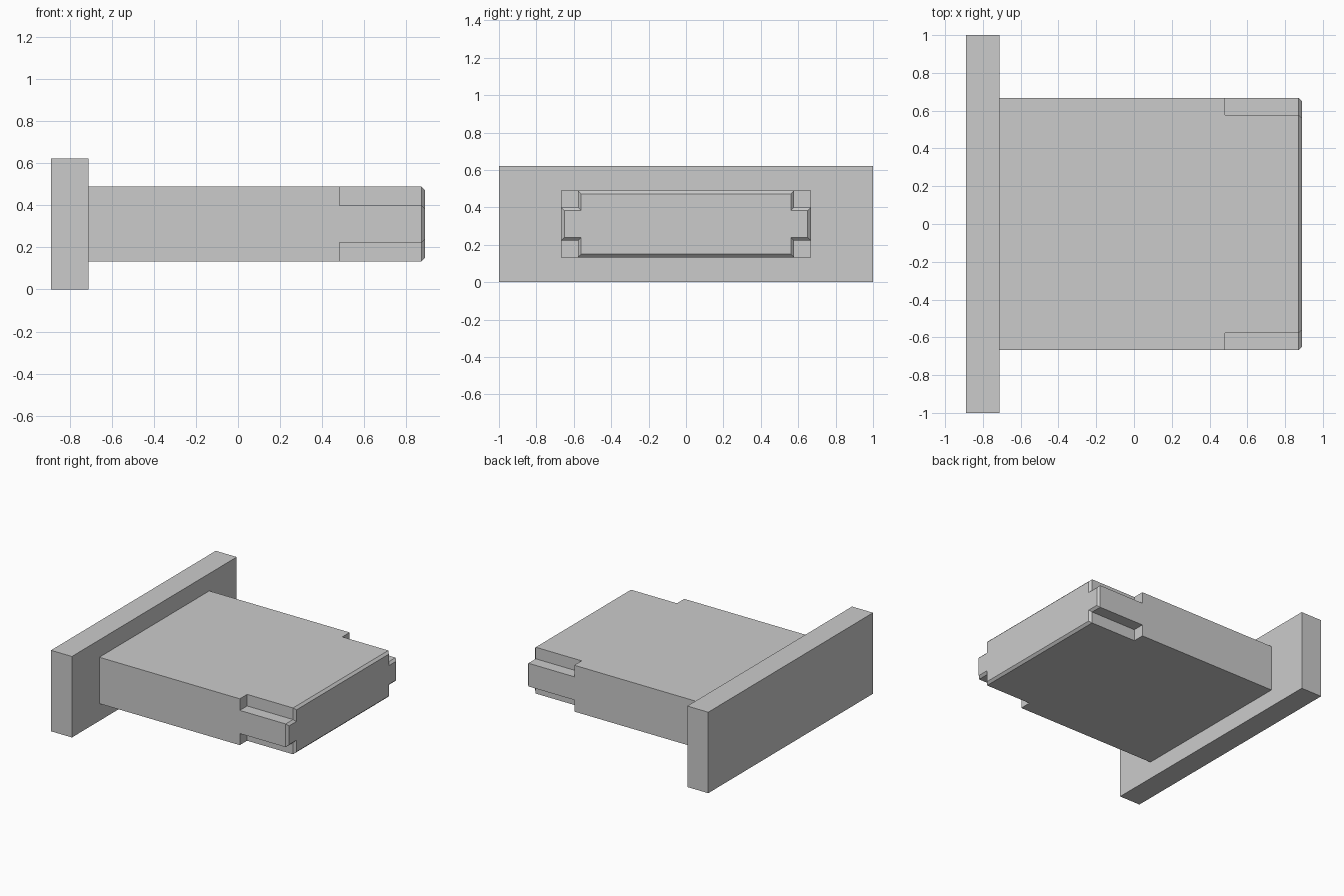
import bpy
import bmesh
import math

cube = bpy.data.objects.get("Cube")
if cube:
    bpy.data.objects.remove(cube, do_unlink=True)

# Single plain grey
grey = bpy.data.materials.new("plain_grey")
grey.use_nodes = True
colour = (0.6, 0.6, 0.6, 1)
grey.diffuse_color = colour
grey.node_tree.nodes["Principled BSDF"].inputs["Base Color"].default_value = colour

MID_Z = 0.311


def section(half_y, half_z, notch_y, notch_z):
    """Rectangle outline with a square notch in each corner."""
    points = []
    for sy, sz in ((1, 1), (-1, 1), (-1, -1), (1, -1)):
        corner = [(half_y, notch_z), (notch_y, notch_z), (notch_y, half_z)]
        if sy * sz < 0:
            corner.reverse()
        points += [(sy * y, MID_Z + sz * z) for y, z in corner]
    return points


def full_section(half_y, half_z, notch_y, notch_z):
    """Same outline with the corners filled in."""
    points = section(half_y, half_z, notch_y, notch_z)
    for i in range(1, len(points), 3):
        y, z = points[i]
        points[i] = (math.copysign(half_y, y), MID_Z + math.copysign(half_z, z - MID_Z))
    return points


def loft(name, stations):
    """Join outlines placed along x into one closed solid."""
    bm = bmesh.new()
    rings = [[bm.verts.new((x, y, z)) for y, z in outline] for x, outline in stations]
    count = len(rings[0])
    for a, b in zip(rings, rings[1:]):
        for i in range(count):
            j = (i + 1) % count
            bm.faces.new((a[i], a[j], b[j], b[i]))
    bm.faces.new(rings[0])
    bm.faces.new(rings[-1])
    bmesh.ops.remove_doubles(bm, verts=bm.verts, dist=0.0001)
    bmesh.ops.dissolve_limit(bm, angle_limit=0.01, verts=bm.verts, edges=bm.edges)
    bmesh.ops.recalc_face_normals(bm, faces=bm.faces)
    mesh = bpy.data.meshes.new(name)
    bm.to_mesh(mesh)
    bm.free()
    mesh.materials.append(grey)
    obj = bpy.data.objects.new(name, mesh)
    bpy.context.collection.objects.link(obj)
    return obj


# End flange: plain upright plate
plate = [(-1, 0), (1, 0), (1, 2 * MID_Z), (-1, 2 * MID_Z)]
loft("end_flange", [(-0.889, plate), (-0.711, plate)])

# Plug body: solid block, notched corners near the tip, chamfered end
size = (0.667, 0.178, 0.578, 0.089)
chamfer = 0.017
solid = full_section(*size)
notched = section(*size)
tip = section(*(s - chamfer for s in size))
loft("plug_body", [
    (-0.711, solid),
    (0.482, solid),
    (0.482, notched),
    (0.889 - chamfer, notched),
    (0.889, tip),
])
